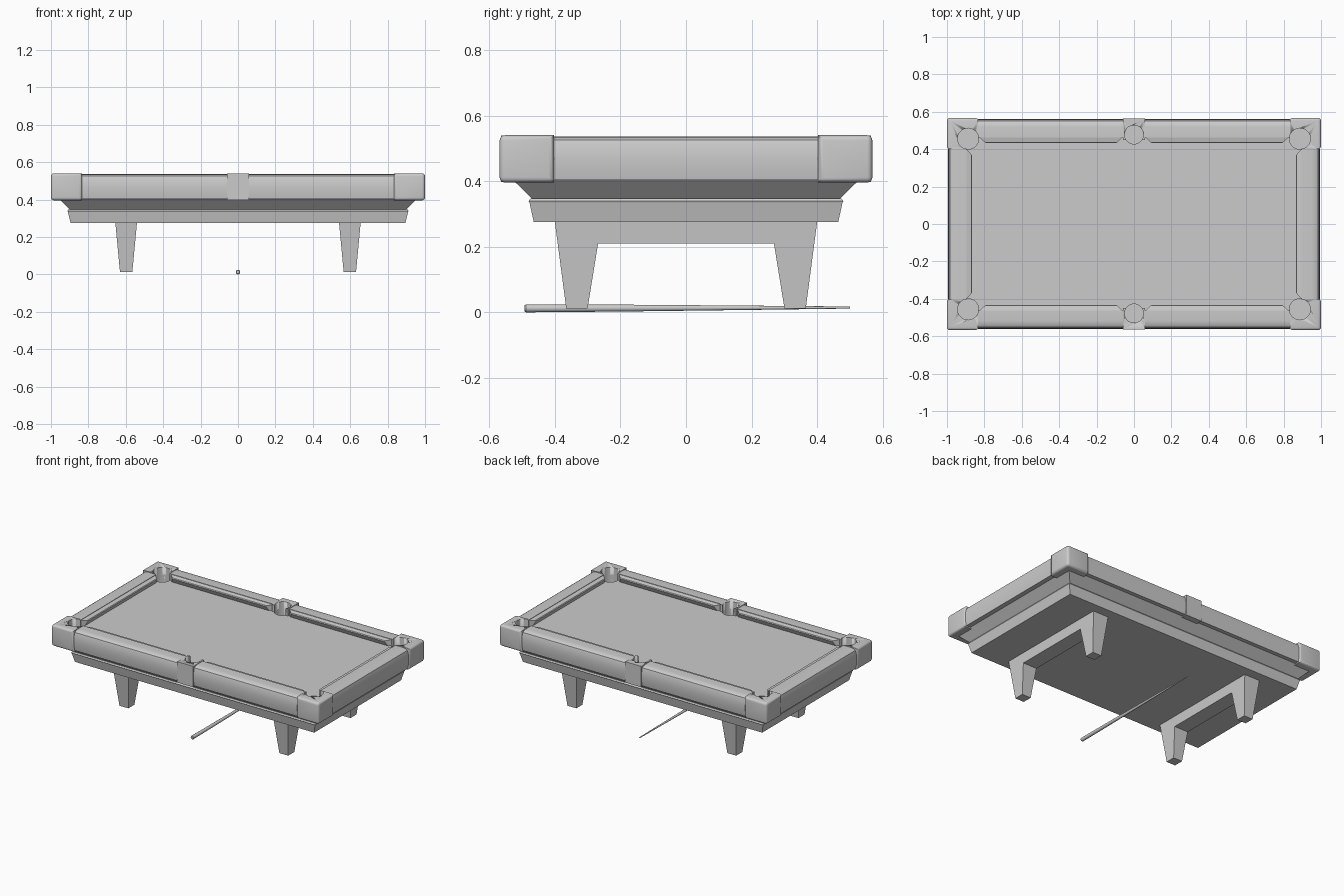
import bpy, bmesh, math
from mathutils import Matrix, Vector

if "Cube" in bpy.data.objects:
    bpy.data.objects.remove(bpy.data.objects["Cube"])

def finish(name, bm, smooth=True):
    bmesh.ops.recalc_face_normals(bm, faces=bm.faces)
    me = bpy.data.meshes.new(name)
    bm.to_mesh(me)
    bm.free()
    ob = bpy.data.objects.new(name, me)
    bpy.context.collection.objects.link(ob)
    if smooth:
        bpy.ops.object.select_all(action='DESELECT')
        ob.select_set(True)
        bpy.context.view_layer.objects.active = ob
        bpy.ops.object.shade_smooth_by_angle(angle=math.radians(35))
    return ob

def loft(bm, rings):
    """Skin a list of equal-length point rings and cap both ends."""
    vs = [[bm.verts.new(p) for p in r] for r in rings]
    n = len(vs[0])
    for a, b in zip(vs, vs[1:]):
        for i in range(n):
            j = (i + 1) % n
            bm.faces.new((a[i], a[j], b[j], b[i]))
    bm.faces.new(vs[0])
    bm.faces.new(vs[-1][::-1])

def rect(hx, hy, z):
    return [(-hx, -hy, z), (hx, -hy, z), (hx, hy, z), (-hx, hy, z)]

def tiers(name, levels):
    bm = bmesh.new()
    loft(bm, [rect(*l) for l in levels])
    return finish(name, bm, False)

def prism(name, plan, z0, z1, bevel, sx=1, sy=1):
    bm = bmesh.new()
    loft(bm, [[(x * sx, y * sy, z) for x, y in plan] for z in (z0, z1)])
    bmesh.ops.recalc_face_normals(bm, faces=bm.faces)
    # round only the edges on the outside of the table
    m = max(y for x, y in plan)
    mx = max(x for x, y in plan)
    edges = [e for e in bm.edges if bevel and (
        all(abs(abs(v.co.y) - m) < 1e-4 for v in e.verts) or
        all(abs(abs(v.co.x) - mx) < 1e-4 for v in e.verts))]
    if edges:
        bmesh.ops.bevel(bm, geom=edges, offset=bevel, segments=4, profile=0.5,
                        affect='EDGES', clamp_overlap=True)
    return finish(name, bm)

def sweep(name, profile, a, b, ka, kb, edge, rot):
    """Sweep an (inset, z) profile along a rail; ends are mitred by ka, kb."""
    bm = bmesh.new()
    loft(bm, [[(a + ka * d, edge - d, z) for d, z in profile],
              [(b - kb * d, edge - d, z) for d, z in profile]])
    bmesh.ops.transform(bm, matrix=Matrix.Rotation(rot, 4, 'Z'), verts=bm.verts)
    return finish(name, bm)

# pocket cutters
pockets = [(sx * 0.887, sy * 0.456, 0.056) for sx in (-1, 1) for sy in (-1, 1)]
pockets += [(0, sy * 0.478, 0.05) for sy in (-1, 1)]
cutters = []
for x, y, r in pockets:
    bm = bmesh.new()
    bmesh.ops.create_cone(bm, cap_ends=True, segments=48, radius1=r, radius2=r,
                          depth=0.2, matrix=Matrix.Translation((x, y, 0.52)))
    c = finish("pocket_cutter", bm)
    c.hide_render = True
    cutters.append(c)

def cut(ob, which):
    for c in which:
        m = ob.modifiers.new("pocket", 'BOOLEAN')
        m.operation, m.solver, m.object = 'DIFFERENCE', 'EXACT', c
    bpy.context.view_layer.update()
    dg = bpy.context.evaluated_depsgraph_get()
    me = bpy.data.meshes.new_from_object(ob.evaluated_get(dg))
    ob.modifiers.clear()
    ob.data = me

# playing bed
bed = tiers("playing_bed", [(0.95, 0.52, 0.403), (0.95, 0.52, 0.492)])
cut(bed, cutters)

# frame below the bed, and apron
tiers("under_frame", [(0.893, 0.462, 0.34), (0.957, 0.528, 0.404)])
tiers("apron", [(0.895, 0.464, 0.276), (0.910, 0.477, 0.335),
                (0.912, 0.480, 0.339), (0.907, 0.474, 0.347)])

# corner blocks and side pocket blocks
corner = [(0.833, 0.568), (1.0, 0.568), (1.0, 0.402), (0.893, 0.402), (0.833, 0.464)]
k = 0
for sx in (-1, 1):
    for sy in (-1, 1):
        cut(prism("corner_block", corner, 0.396, 0.54, 0.016, sx, sy), [cutters[k]])
        k += 1
side = [(-0.06, 0.564), (0.06, 0.564), (0.06, 0.45), (-0.06, 0.45)]
for i, sy in enumerate((-1, 1)):
    cut(prism("side_pocket_block", side, 0.398, 0.539, 0, 1, sy), [cutters[4 + i]])
for c in cutters:
    bpy.data.objects.remove(c)

# rails: inset measured from the inner edge, negative is outwards
rail = [(0, 0.45), (0, 0.536), (-0.055, 0.536), (-0.078, 0.533), (-0.09, 0.525),
        (-0.096, 0.505), (-0.099, 0.47), (-0.097, 0.43), (-0.093, 0.404), (-0.05, 0.404)]
cushion = [(0, 0.485), (0, 0.533), (0.026, 0.527), (0.03, 0.522), (0.027, 0.516), (0.012, 0.485)]
for rot in (0, math.pi):
    for a, b in ((-0.835, -0.06), (0.06, 0.835)):
        sweep("long_rail", rail, a, b, 0, 0, 0.462, rot)
        s = 0.005
        ca, cb = (-0.825, -0.062) if a < 0 else (0.062, 0.825)
        sweep("long_cushion", cushion, ca, cb, 1.1, 1.1, 0.462, rot)
    sweep("end_rail", rail, -0.403, 0.403, 0, 0, 0.895, rot + math.pi / 2)
    sweep("end_cushion", cushion, -0.4, 0.4, 1.1, 1.1, 0.895, rot + math.pi / 2)

# arched leg frames, tapering downwards in both directions
arch = [(-0.40, 0.278), (-0.365, 0.012), (-0.30, 0.012), (-0.268, 0.21),
        (0.268, 0.21), (0.30, 0.012), (0.365, 0.012), (0.40, 0.278)]
for cx in (-0.598, 0.598):
    bm = bmesh.new()
    half = lambda z: 0.033 + (z - 0.012) / 0.266 * 0.025
    loft(bm, [[(cx + s * half(z), y, z) for y, z in arch] for s in (-1, 1)])
    finish("leg_frame", bm, False)

# cue lying on the floor
bm = bmesh.new()
stations = [(-0.492, 0.009), (-0.488, 0.0122), (-0.20, 0.0105), (0.15, 0.007), (0.498, 0.0032), (0.5, 0.002)]
rings = []
for y, r in stations:
    z = 0.0125 + (y + 0.49) * 0.0025
    rings.append([(r * math.cos(t * math.pi / 8), y, z + r * math.sin(t * math.pi / 8))
                  for t in range(16)])
loft(bm, rings)
finish("cue_stick", bm)
